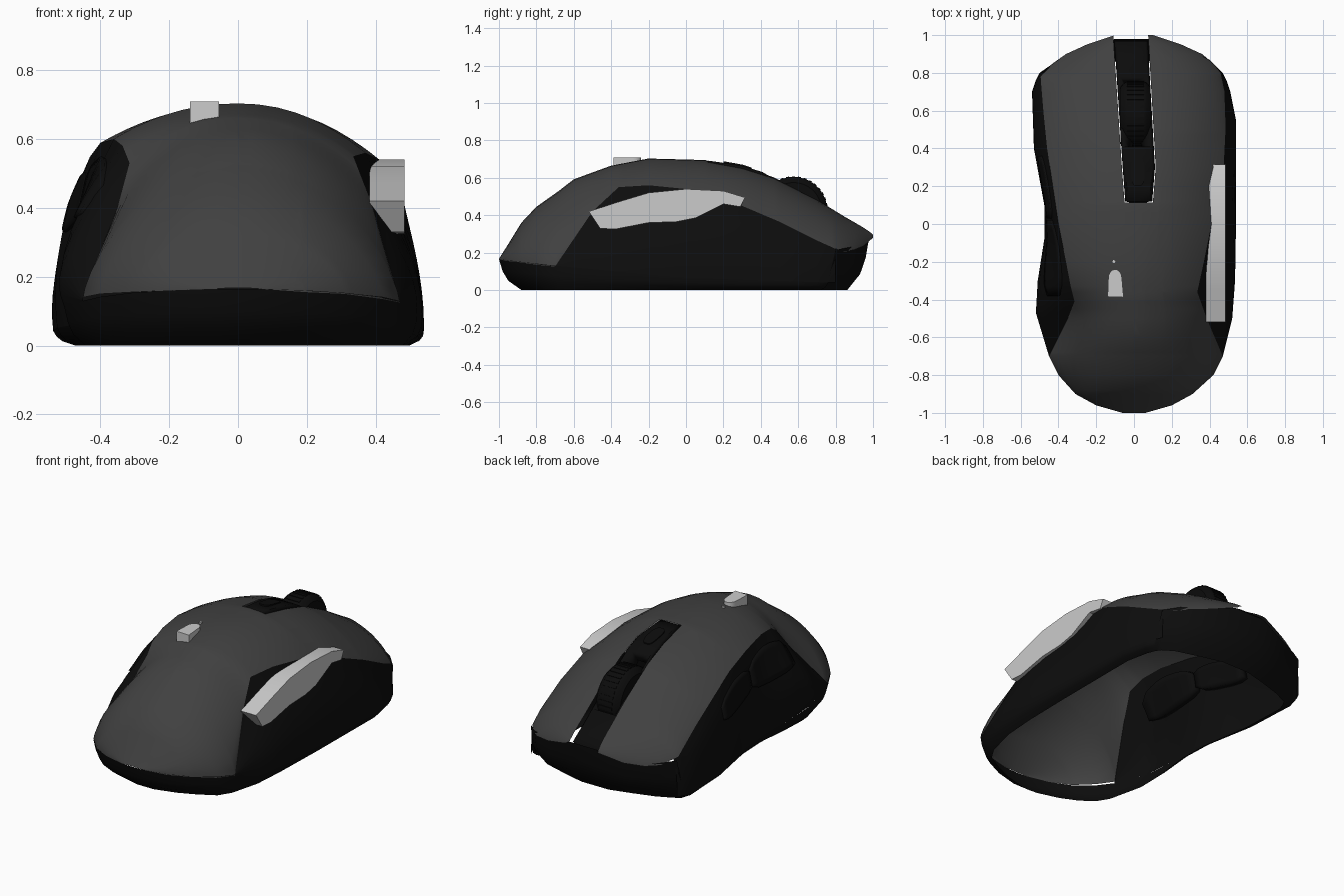
import bpy, bmesh, math
from mathutils import Vector

if "Cube" in bpy.data.objects:
    bpy.data.objects.remove(bpy.data.objects["Cube"])


def mat(name, v):
    m = bpy.data.materials.new(name)
    m.diffuse_color = (v, v, v, 1)
    m.use_nodes = True
    m.node_tree.nodes["Principled BSDF"].inputs["Base Color"].default_value = m.diffuse_color
    return m


GREY, DARK, BLACK = mat("shell_grey", 0.052), mat("panel_dark", 0.004), mat("trim_black", 0.0035)


def tab(keys, y):
    """Linear lookup of a small table whose first column is y."""
    if y <= keys[0][0]:
        return keys[0][1:]
    for a, b in zip(keys, keys[1:]):
        if y <= b[0]:
            t = (y - a[0]) / (b[0] - a[0])
            return tuple(p + (q - p) * t for p, q in zip(a[1:], b[1:]))
    return keys[-1][1:]


def finish(name, bm, material=None, angle=40):
    me = bpy.data.meshes.new(name)
    bm.to_mesh(me)
    bm.free()
    ob = bpy.data.objects.new(name, me)
    bpy.context.collection.objects.link(ob)
    if material:
        me.materials.append(material)
    bpy.ops.object.select_all(action='DESELECT')
    ob.select_set(True)
    bpy.context.view_layer.objects.active = ob
    bpy.ops.object.shade_smooth_by_angle(angle=math.radians(angle))
    return ob


def grid(rows, closed=False):
    bm = bmesh.new()
    v = [[bm.verts.new(p) for p in r] for r in rows]
    n = len(rows[0])
    for a, b in zip(v, v[1:]):
        for i in range(n if closed else n - 1):
            j = (i + 1) % n
            bm.faces.new((a[i], a[j], b[j], b[i]))
    return bm


def prism(pts, offset):
    bm = bmesh.new()
    f = bm.faces.new([bm.verts.new(p) for p in pts])
    r = bmesh.ops.extrude_face_region(bm, geom=[f])
    bmesh.ops.translate(bm, vec=offset, verts=[g for g in r["geom"] if isinstance(g, bmesh.types.BMVert)])
    bmesh.ops.recalc_face_normals(bm, faces=bm.faces)
    return bm


def solidify(ob, t, offset):
    m = ob.modifiers.new("thickness", 'SOLIDIFY')
    m.thickness, m.offset = t, offset


# Guide curves: crown height, shell edges (y, x, z) and footprint (y, x)
CROWN = [(-1, .167), (-.96, .23), (-.88, .36), (-.8, .445), (-.68, .53), (-.6, .592), (-.4, .665), (-.2, .703),
         (.1, .695), (.3, .66), (.47, .605), (.7, .485), (.85, .395), (1, .31)]
EDGE_L = [(-1, -.06, .165), (-.96, -.2, .16), (-.9, -.31, .155), (-.8, -.4, .15), (-.7, -.45, .14),
          (-.5, -.35, .4), (-.41, -.315, .53), (-.33, -.335, .58), (-.2, -.36, .6), (0, -.4, .588),
          (.2, -.43, .548), (.4, -.46, .475), (.6, -.48, .38), (.78, -.495, .275),
          (.85, -.43, .235), (.9, -.36, .225), (.95, -.25, .235), (1, -.1, .28)]
EDGE_R = [(-1, .06, .165), (-.96, .2, .155), (-.9, .31, .15), (-.8, .42, .135), (-.7, .47, .125),
          (-.5, .385, .42), (-.36, .335, .55), (-.2, .37, .56), (0, .41, .54), (.3, .475, .45),
          (.5, .485, .365), (.7, .48, .265), (.8, .46, .22), (.85, .42, .205), (.9, .36, .215),
          (.95, .25, .235), (1, .1, .28)]
FOOT_L = [(-1, -.06), (-.96, -.2), (-.9, -.31), (-.8, -.4), (-.7, -.45), (-.47, -.52), (-.3, -.51), (-.08, -.475),
          (.1, -.475), (.4, -.53), (.7, -.54), (.76, -.52), (.8, -.5), (.87, -.4), (.94, -.25), (.98, -.1)]
FOOT_R = [(-1, .06), (-.96, .2), (-.9, .31), (-.8, .42), (-.7, .47), (-.5, .52), (-.3, .535), (0, .54),
          (.55, .54), (.7, .51), (.76, .49), (.8, .47), (.87, .4), (.94, .25), (.98, .1)]
SKIRT_Z = [(-1, .165), (-.7, .13), (0, .065), (.76, .04), (.8, .215), (.94, .24), (.98, .285)]
SLOT = [(.115, -.05, .1), (.3, -.064, .115), (1, -.11, .075)]


def crown(y):
    return tab(CROWN, y)[0]


# Top shell: arched cross-sections between the two edges
STATIONS = sorted({k[0] for k in CROWN + EDGE_L + EDGE_R} | {-.985, -.6, -.45, .06})
rows = []
for y in STATIONS:
    q, p = tab([(-1, .55, 2), (-.7, .7, 2), (-.41, 1, 2.1), (.4, 1, 2.2), (.8, .85, 2.4)], y)
    row = []
    for i in range(-10, 11):
        u = abs(math.sin(i / 10 * math.pi / 2))
        x, z = tab(EDGE_L if i < 0 else EDGE_R, y)
        row.append((x * u, y, z + (crown(y) - z) * max(0, 1 - u ** p) ** q))
    rows.append(row)
bm = grid(rows)
# Wheel slot cut through the front of the shell
cuts = [((0, .115, 0), (0, 1, 0))]
for i in (1, 2):
    for a, b in zip(SLOT, SLOT[1:]):
        cuts.append(((a[i], a[0], 0), (b[0] - a[0], a[i] - b[i], 0)))
for co, no in cuts:
    bmesh.ops.bisect_plane(bm, geom=bm.verts[:] + bm.edges[:] + bm.faces[:], plane_co=co, plane_no=no)
gone = []
for f in bm.faces:
    c = f.calc_center_median()
    l, r = tab(SLOT, c.y)
    if c.y > .115 and l < c.x < r:
        gone.append(f)
bmesh.ops.delete(bm, geom=gone, context='FACES')
finish("top_shell", bm, GREY)


# Side panels between shell edge and skirt; the left one tucks in at the bottom
def side(edge, foot, y, s, out=0):
    (x, z), xo, zo = tab(edge, y), tab(foot, y)[0], tab([k for k in SKIRT_Z if k[0] < .78], y)[0]
    left = math.sin(s * 2.0) ** tab([(-.1, 1), (.1, .75)], y)[0]
    f = left if xo < 0 else math.sin(s * math.pi / 2) ** 1.15
    return (x + (xo - x) * f + math.copysign(out, xo), y, z + (zo - z) * s + out * .4)


for name, edge, foot in (("left_panel", EDGE_L, FOOT_L), ("right_panel", EDGE_R, FOOT_R)):
    ys = sorted({k[0] for k in edge + foot if -.7 <= k[0] <= .8})
    bm = grid([[side(edge, foot, y, s / 8) for s in range(9)] for y in ys])
    if foot is FOOT_L:
        bmesh.ops.reverse_faces(bm, faces=bm.faces)
    finish(name, bm, DARK)

# Base skirt, open underneath, rising into the front cap
loop = [(x, y, tab(SKIRT_Z, y)[0]) for y, x in FOOT_R]
for y, x in FOOT_L[::-1]:
    z = tab(SKIRT_Z, y)[0] + (.045 if y == .8 else .015 if y == .87 else 0)
    loop.append((side(EDGE_L, FOOT_L, y, 1)[0] if -.7 < y < .78 else x, y, z))
rings = []
for sx, sl, sy, f in ((.92, .88, .88, 0), (.975, .95, .95, .3), (.995, .98, .98, .6), (1, 1, 1, 1)):
    rings.append([(x * (sx if x > 0 else sl), y - (1 - sy) * y * min(1, abs(y) / .92) ** 4, z * f)
                  for x, y, z in loop])
finish("base_skirt", grid(rings, True), DARK, 50)

# Thumb buttons set into the left panel
for name, y0, y1, s0, s1 in (("rear_thumb_button", -.38, .02, .1, .45), ("front_thumb_button", .03, .36, .12, .42)):
    rows = []
    for i in range(9):
        t = i / 8
        w = .55 + .45 * math.sin(math.pi * t) ** .5
        m, h = (s0 + s1) / 2, (s1 - s0) / 2 * w
        rows.append([side(EDGE_L, FOOT_L, y0 + (y1 - y0) * t, m + h * k / 3, .008) for k in range(-3, 4)])
    solidify(finish(name, grid(rows), BLACK), .05, 1)

# Wheel channel trim with an opening for the wheel
rows = []
for y in (.12, .2, .3, .41, .47, .6, .7, .78, .87, .97):
    l, r = tab(SLOT, y)
    z = crown(y) + tab([(.12, 0), (.25, .004), (.41, .006), (.5, -.02), (.97, -.03)], y)[0]
    rows.append([(l + .004, y, z - .012), (l + .018, y, z), (r - .018, y, z), (r - .004, y, z - .012)])
bm = grid(rows)
hole = [f for f in bm.faces if abs(f.calc_center_median().x - .005) < .03 and .42 < f.calc_center_median().y < .77]
bmesh.ops.delete(bm, geom=hole, context='FACES')
solidify(finish("wheel_channel", bm, BLACK), .09, -1)

# Scroll wheel: lathed tyre with ribs
WC, R = Vector((.008, .575, .425)), .18
prof = [(-.08, .05), (-.08, R - .03), (-.06, R - .008), (-.045, R), (.045, R), (.06, R - .008), (.08, R - .03), (.08, .05)]
rings = []
for x, r in prof:
    rings.append([WC + Vector((x, r * math.cos(a), r * math.sin(a)))
                  for a in (i / 36 * math.tau for i in range(36))])
bm = grid(rings, True)
bmesh.ops.recalc_face_normals(bm, faces=bm.faces)
finish("scroll_wheel", bm, BLACK)
bm = bmesh.new()
for i in range(36):
    a = i / 36 * math.tau
    v = bmesh.ops.create_cube(bm, size=1)["verts"]
    for p in v:
        n, t = R + p.co.z * .006, p.co.y * .016
        p.co = WC + Vector((p.co.x * .09, n * math.cos(a) - t * math.sin(a), n * math.sin(a) + t * math.cos(a)))
finish("wheel_ribs", bm, BLACK)

# Mode button behind the wheel: a pill following the crown
pill = []
for i in range(24):
    a = i / 24 * math.tau
    y = .275 + math.copysign(abs(math.sin(a)) ** .7, math.sin(a)) * .075
    pill.append((.02 + math.copysign(abs(math.cos(a)) ** .7, math.cos(a)) * .036, y, crown(y) - .02))
finish("mode_button", prism(pill, (0, 0, .031)), DARK)

# Pale indicator with an arched front, and its tiny lamp
arch = [(-.14, -.385), (-.055, -.388)]
arch += [(-.1 + .036 * math.cos(a), -.285 + .045 * math.sin(a)) for a in (i / 8 * math.pi for i in range(9))]
bm = prism([(x, y, .66) for x, y in arch], (0, 0, .048))
for v in bm.verts:
    if v.co.z < .68:
        v.co.z = .645 + (v.co.x + .14) * .2
finish("indicator", bm, None, 30)
dot = [(-.108 + .009 * math.cos(i * math.pi / 5), -.2 + .009 * math.sin(i * math.pi / 5), .68) for i in range(10)]
finish("indicator_lamp", prism(dot, (0, 0, .022)))

# Pale grip strip on the right side
strip = [(-.52, .42), (-.46, .33), (-.38, .325), (-.2, .36), (-.05, .365), (.05, .385), (.2, .46), (.29, .445),
         (.315, .495), (.2, .53), (0, .54), (-.2, .52), (-.35, .475)]
finish("grip_strip", prism([(.382, y, z) for y, z in strip], (.102, 0, 0)), None, 30)
